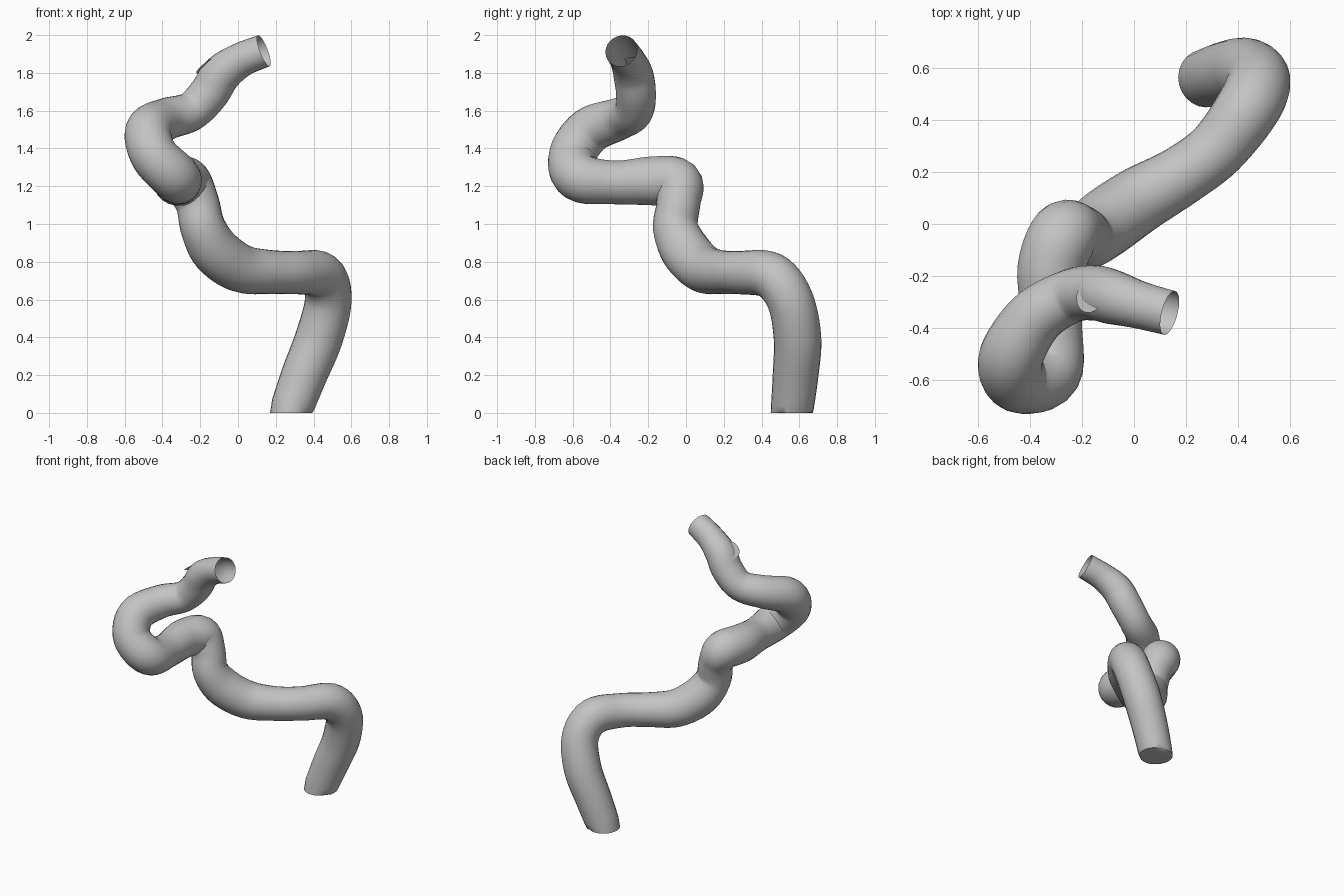
import bpy
import bmesh
import math
from mathutils import Vector

if "Cube" in bpy.data.objects:
    bpy.data.objects.remove(bpy.data.objects["Cube"])

SIDES = 24
STEPS = 6

grey = bpy.data.materials.new("plain grey")
grey.use_nodes = True
grey.diffuse_color = (0.55, 0.55, 0.55, 1)
grey.node_tree.nodes["Principled BSDF"].inputs["Base Color"].default_value = (0.55, 0.55, 0.55, 1)

# Centre line of the pipe, bottom to top: x, y, z, radius
PATH = [
    (0.275, 0.56, 0.0, 0.112), (0.35, 0.58, 0.2, 0.121), (0.43, 0.59, 0.4, 0.126),
    (0.478, 0.55, 0.6, 0.124), (0.44, 0.45, 0.727, 0.124), (0.32, 0.29, 0.743, 0.115),
    (0.18, 0.185, 0.745, 0.116), (0.015, 0.09, 0.765, 0.128), (-0.115, 0.0, 0.855, 0.132),
    (-0.185, -0.055, 0.98, 0.12), (-0.215, -0.04, 1.11, 0.116), (-0.27, -0.045, 1.215, 0.132),
    (-0.32, -0.18, 1.228, 0.13), (-0.315, -0.38, 1.22, 0.116), (-0.33, -0.565, 1.247, 0.13),
    (-0.445, -0.60, 1.365, 0.126), (-0.472, -0.51, 1.495, 0.124), (-0.38, -0.36, 1.555, 0.112),
    (-0.25, -0.28, 1.595, 0.104), (-0.155, -0.265, 1.69, 0.106), (-0.088, -0.28, 1.793, 0.105),
    (0.015, -0.31, 1.868, 0.092), (0.137, -0.342, 1.917, 0.087),
]


def spline(points):
    """Smooth curve through the points, radius included."""
    pts = [Vector(p) for p in points]
    pts = [2 * pts[0] - pts[1]] + pts + [2 * pts[-1] - pts[-2]]
    out = []
    for a, b, c, d in zip(pts, pts[1:], pts[2:], pts[3:]):
        for k in range(STEPS):
            t = k / STEPS
            out.append(0.5 * (2 * b + (c - a) * t + (2 * a - 5 * b + 4 * c - d) * t ** 2
                              + (3 * b - a - 3 * c + d) * t ** 3))
    return out + [pts[-2]]


def finish(name, bm):
    mesh = bpy.data.meshes.new(name)
    bm.to_mesh(mesh)
    bm.free()
    mesh.materials.append(grey)
    obj = bpy.data.objects.new(name, mesh)
    bpy.context.collection.objects.link(obj)
    return obj


# Winding pipe, closed at the foot and open at the mouth
samples = spline(PATH)
centres = [s.to_3d() for s in samples]
bm = bmesh.new()
rings = []
side = Vector((1, 0, 0))
for i, centre in enumerate(centres):
    tangent = centres[min(i + 1, len(centres) - 1)] - centres[max(i - 1, 0)]
    tangent.normalize()
    side = (side - tangent * side.dot(tangent)).normalized()
    other = tangent.cross(side)
    ring = []
    for j in range(SIDES):
        a = math.tau * j / SIDES
        p = centre + (side * math.cos(a) + other * math.sin(a)) * samples[i][3]
        # The foot is cut level with the ground
        p.z = max(p.z, 0) if i else 0
        ring.append(bm.verts.new(p))
    rings.append(ring)
for low, high in zip(rings, rings[1:]):
    for j in range(SIDES):
        k = (j + 1) % SIDES
        bm.faces.new((low[j], low[k], high[k], high[j]))
bm.faces.new(rings[0])
bmesh.ops.recalc_face_normals(bm, faces=bm.faces[:])
pipe = finish("winding_pipe", bm)

# Flat round patch on the upper pipe
bm = bmesh.new()
bmesh.ops.create_circle(bm, cap_ends=True, segments=SIDES, radius=0.068)
patch = finish("flat_patch", bm)
patch.rotation_euler = Vector((-0.6, 0.22, 0.77)).to_track_quat('Z', 'Y').to_euler()
patch.location = (-0.167, -0.275, 1.84)

bpy.ops.object.select_all(action='DESELECT')
pipe.select_set(True)
bpy.context.view_layer.objects.active = pipe
bpy.ops.object.shade_smooth_by_angle(angle=math.radians(50))
